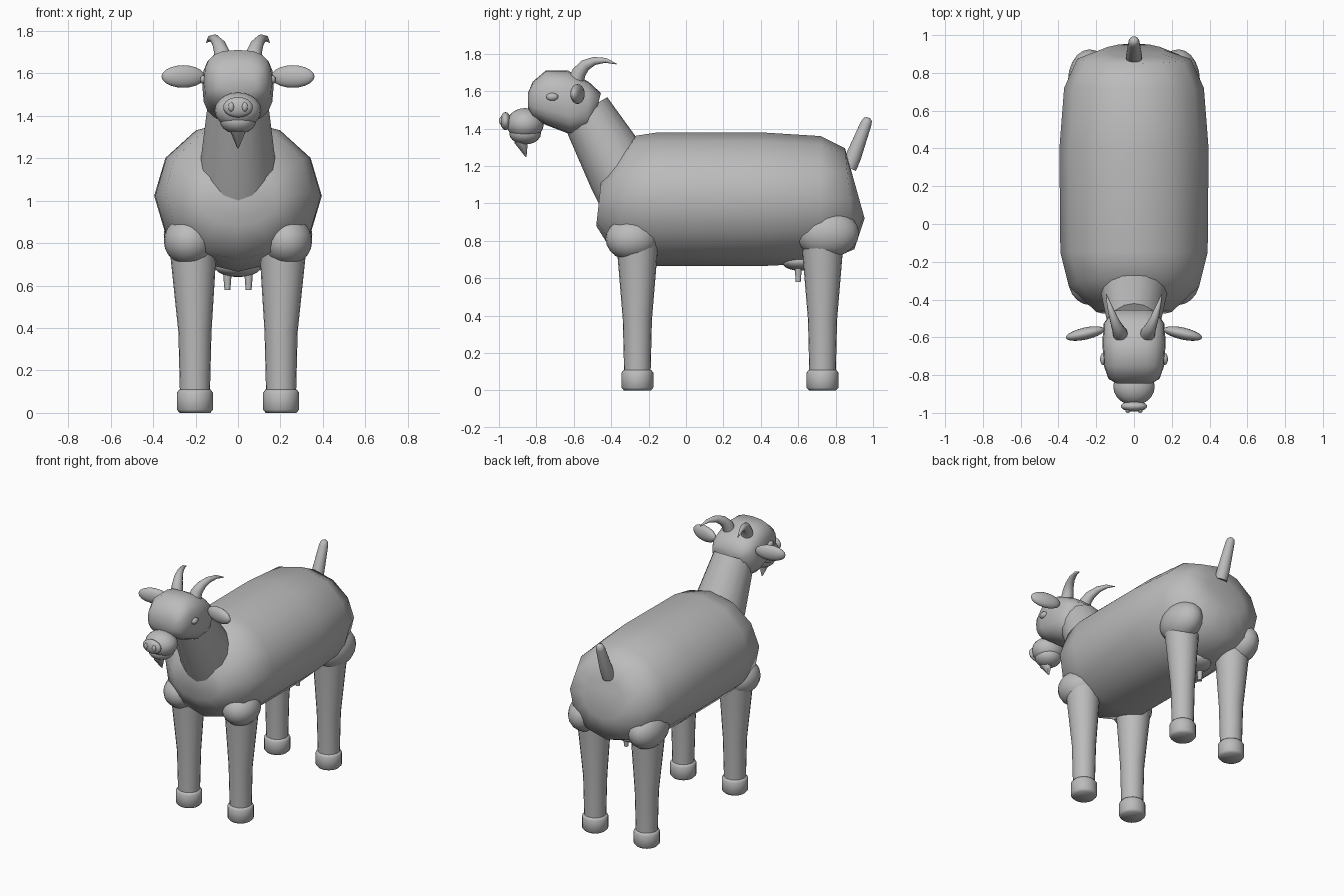
import bpy
import bmesh
from math import cos, sin, pi, radians
from mathutils import Vector, Matrix

default_cube = bpy.data.objects.get("Cube")
if default_cube:
    bpy.data.objects.remove(default_cube, do_unlink=True)

GREY = (0.5, 0.5, 0.5, 1.0)
coat = bpy.data.materials.new("plain grey")
coat.use_nodes = True
coat.diffuse_color = GREY
coat.node_tree.nodes["Principled BSDF"].inputs["Base Color"].default_value = GREY


def finish(bm, name, angle=60):
    """Turn a bmesh into a smooth shaded grey object."""
    bmesh.ops.recalc_face_normals(bm, faces=bm.faces)
    mesh = bpy.data.meshes.new(name)
    bm.to_mesh(mesh)
    bm.free()
    mesh.materials.append(coat)
    obj = bpy.data.objects.new(name, mesh)
    bpy.context.scene.collection.objects.link(obj)
    bpy.ops.object.select_all(action="DESELECT")
    obj.select_set(True)
    bpy.context.view_layer.objects.active = obj
    bpy.ops.object.shade_smooth_by_angle(angle=radians(angle))
    return obj


def skin(name, rings, sides, power=1.0, angle=60):
    """Loft rings of (centre, half width along x, half height vector)."""
    bm = bmesh.new()

    def soft(value):
        return abs(value) ** power * (1 if value > 0 else -1)

    loops = []
    for centre, width, up in rings:
        loop = []
        for i in range(sides):
            a = 2 * pi * i / sides
            side = Vector((width * soft(cos(a)), 0, 0))
            loop.append(bm.verts.new(centre + side + up * soft(sin(a))))
        loops.append(loop)
    for low, high in zip(loops, loops[1:]):
        for i in range(sides):
            j = (i + 1) % sides
            bm.faces.new((low[i], low[j], high[j], high[i]))
    bm.faces.new(loops[0])
    bm.faces.new(loops[-1])
    return finish(bm, name, angle)


def hull(name, sections, sides, power=1.0):
    """Loft from side profile: top y, top z, bottom y, bottom z, half width."""
    rings = []
    for ty, tz, by, bz, width in sections:
        top, bottom = Vector((0, ty, tz)), Vector((0, by, bz))
        rings.append(((top + bottom) / 2, width, (top - bottom) / 2))
    return skin(name, rings, sides, power, 80)


def tube(name, points, radii, sides=16, angle=60):
    """Round tapered limb along a path."""
    points = [Vector(p) for p in points]
    rings = []
    for i, (p, r) in enumerate(zip(points, radii)):
        ahead = points[min(i + 1, len(points) - 1)] - points[max(i - 1, 0)]
        ahead.x = 0
        rings.append((p, r, ahead.normalized().cross(Vector((1, 0, 0))) * r))
    return skin(name, rings, sides, 1.0, angle)


def ball(name, centre, size, turn=0.0, segments=20):
    """Ellipsoid, turned about z."""
    bm = bmesh.new()
    bmesh.ops.create_uvsphere(bm, u_segments=segments, v_segments=segments // 2, radius=1)
    place = Matrix.Translation(centre) @ Matrix.Rotation(turn, 4, "Z")
    bm.transform(place @ Matrix.Diagonal((*size, 1)))
    return finish(bm, name)


# Barrel body with blunt ends
hull("body", [
    (-.45, 1.15, -.48, .88, .2),
    (-.28, 1.36, -.38, .72, .345),
    (-.15, 1.38, -.15, .665, .39),
    (.4, 1.38, .4, .665, .395),
    (.72, 1.36, .72, .68, .37),
    (.85, 1.295, .9, .755, .3),
    (.885, 1.17, .955, .92, .16),
], 12)

# Neck
tube("neck", [(0, -.3, 1.08), (0, -.355, 1.175), (0, -.54, 1.5)], [.185, .178, .137])

# Boxy rounded head
hull("head", [
    (-.845, 1.59, -.845, 1.51, .09),
    (-.82, 1.65, -.82, 1.46, .135),
    (-.75, 1.71, -.75, 1.42, .16),
    (-.63, 1.71, -.62, 1.37, .168),
    (-.52, 1.65, -.53, 1.385, .16),
    (-.455, 1.59, -.485, 1.47, .12),
], 20, 0.72)

# Muzzle, jaw and nose
ball("muzzle", (0, -.86, 1.425), (.11, .1, .085))
ball("lower_jaw", (0, -.86, 1.375), (.085, .085, .06))
ball("nose", (0, -.965, 1.44), (.07, .028, .048))

# Pointed beard
hull("beard", [
    (-.925, 1.325, -.84, 1.335, .038),
    (-.86, 1.25, -.852, 1.246, .004),
], 6)

# Tail with rounded tip
tube("tail", [(0, .87, 1.19), (0, .895, 1.25), (0, .962, 1.425), (0, .972, 1.448), (0, .976, 1.458)],
     [.042, .042, .03, .024, .01], angle=80)

# Udder
ball("udder", (0, .61, .69), (.11, .1, .05))

for word, s in (("left", 1), ("right", -1)):
    # Face details
    ball(word + "_eye", (s * .162, -.715, 1.57), (.018, .033, .021), 0, 12)
    ball(word + "_ear", (s * .258, -.58, 1.585), (.105, .032, .053), -s * .22)
    ball(word + "_nostril", (s * .032, -.988, 1.442), (.014, .012, .022), 0, 12)

    # Swept back horn
    tube(word + "_horn",
         [(s * .07, -.59, 1.65), (s * .075, -.572, 1.7), (s * .09, -.54, 1.738),
          (s * .11, -.49, 1.762), (s * .13, -.43, 1.765), (s * .148, -.37, 1.745)],
         [.042, .038, .031, .022, .013, .002], 12)

    # Teat
    tube(word + "_teat", [(s * .05, .6, .68), (s * .05, .6, .58)], [.022, .014], 10)

    # Legs, hooves and muscle at the top
    for end, y, joint, size in (
        ("front", -.26, (s * .23, -.29, .81), (.12, .14, .115)),
        ("rear", .73, (s * .235, .755, .84), (.115, .17, .13)),
    ):
        part = end + "_" + word
        x = s * .203
        tube(part + "_leg",
             [(x, y, .06), (x, y, .38), (s * .212, y, .8)],
             [.07, .078, .113], 20)
        tube(part + "_hoof",
             [(x, y, 0), (x, y, .015), (x, y, .095), (x, y, .11)],
             [.072, .085, .085, .074], 20, 80)
        ball(part + "_muscle", joint, size)
